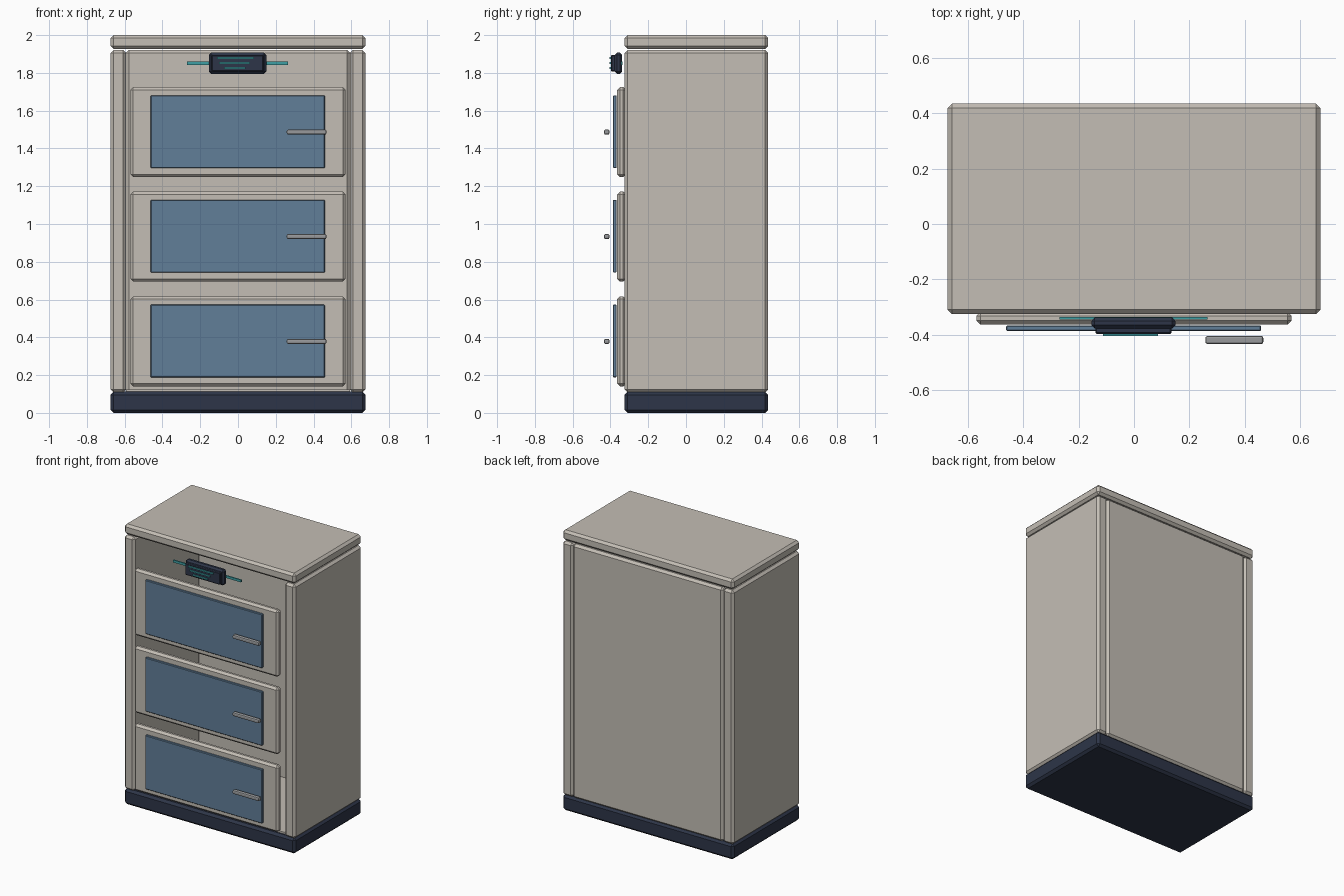
import bpy, bmesh

if "Cube" in bpy.data.objects:
    bpy.data.objects.remove(bpy.data.objects["Cube"])


def material(name, rgb):
    m = bpy.data.materials.new(name)
    lin = [(c / 255 / 12.92) if c < 11 else ((c / 255 + 0.055) / 1.055) ** 2.4 for c in rgb]
    m.diffuse_color = (*lin, 1)
    m.use_nodes = True
    m.node_tree.nodes["Principled BSDF"].inputs["Base Color"].default_value = m.diffuse_color
    return m


CREAM = material("warm_grey", (196, 190, 181))
BLUE = material("blue_glass", (97, 126, 152))
NAVY = material("dark_navy", (45, 53, 72))
TEAL = material("teal", (62, 160, 165))
STEEL = material("steel", (152, 154, 156))


def box(name, x, y, z, mat, bevel=0.0, segments=1):
    """Chamfered box from (min, max) ranges."""
    bm = bmesh.new()
    bmesh.ops.create_cube(bm, size=1)
    for v in bm.verts:
        for i, (lo, hi) in enumerate((x, y, z)):
            v.co[i] = lo if v.co[i] < 0 else hi
    if bevel:
        bmesh.ops.bevel(bm, geom=bm.edges[:], offset=bevel, segments=segments,
                        profile=0.5, affect='EDGES')
    me = bpy.data.meshes.new(name)
    bm.to_mesh(me)
    bm.free()
    me.materials.append(mat)
    ob = bpy.data.objects.new(name, me)
    bpy.context.collection.objects.link(ob)
    return ob


W, FRONT, BACK = 0.675, -0.325, 0.435

# Hollow cabinet shell
box("plinth", (-W, W), (FRONT, BACK), (0, 0.112), NAVY, 0.016)
box("top_slab", (-W, W), (FRONT, BACK), (1.927, 2.0), CREAM, 0.016)
for side, x in (("left", (-W, -0.592)), ("right", (0.592, W))):
    box(side + "_side_panel", x, (FRONT, BACK), (0.108, 1.921), CREAM, 0.016)
box("back_panel", (-0.594, 0.594), (0.385, BACK), (0.108, 1.921), CREAM, 0.016)
box("floor_panel", (-0.594, 0.594), (-0.3, 0.39), (0.108, 0.125), CREAM)

# Three doors, each with a glass pane and a handle
for i, z in enumerate((0.14, 0.695, 1.248)):
    n = str(i + 1)
    box("door_" + n, (-0.57, 0.57), (-0.364, -0.318), (z, z + 0.477), CREAM, 0.015)
    box("door_pane_" + n, (-0.463, 0.46), (-0.387, -0.367), (z + 0.048, z + 0.433), BLUE, 0.004)
    box("handle_" + n, (0.258, 0.468), (-0.434, -0.405), (z + 0.225, z + 0.252), STEEL, 0.008, 2)

# Control display with readout lines and side light strip
box("display_housing", (-0.154, 0.15), (-0.378, -0.338), (1.795, 1.907), NAVY, 0.012)
box("display_screen", (-0.14, 0.136), (-0.398, -0.37), (1.808, 1.894), NAVY, 0.005)
for i, (a, b, z) in enumerate(((-0.112, 0.086, 1.878), (-0.1, 0.063, 1.852), (-0.075, 0.04, 1.826))):
    box("readout_line_" + str(i + 1), (a, b), (-0.406, -0.397), (z - 0.005, z + 0.005), TEAL)
box("light_strip", (-0.27, 0.265), (-0.345, -0.336), (1.842, 1.859), TEAL)
